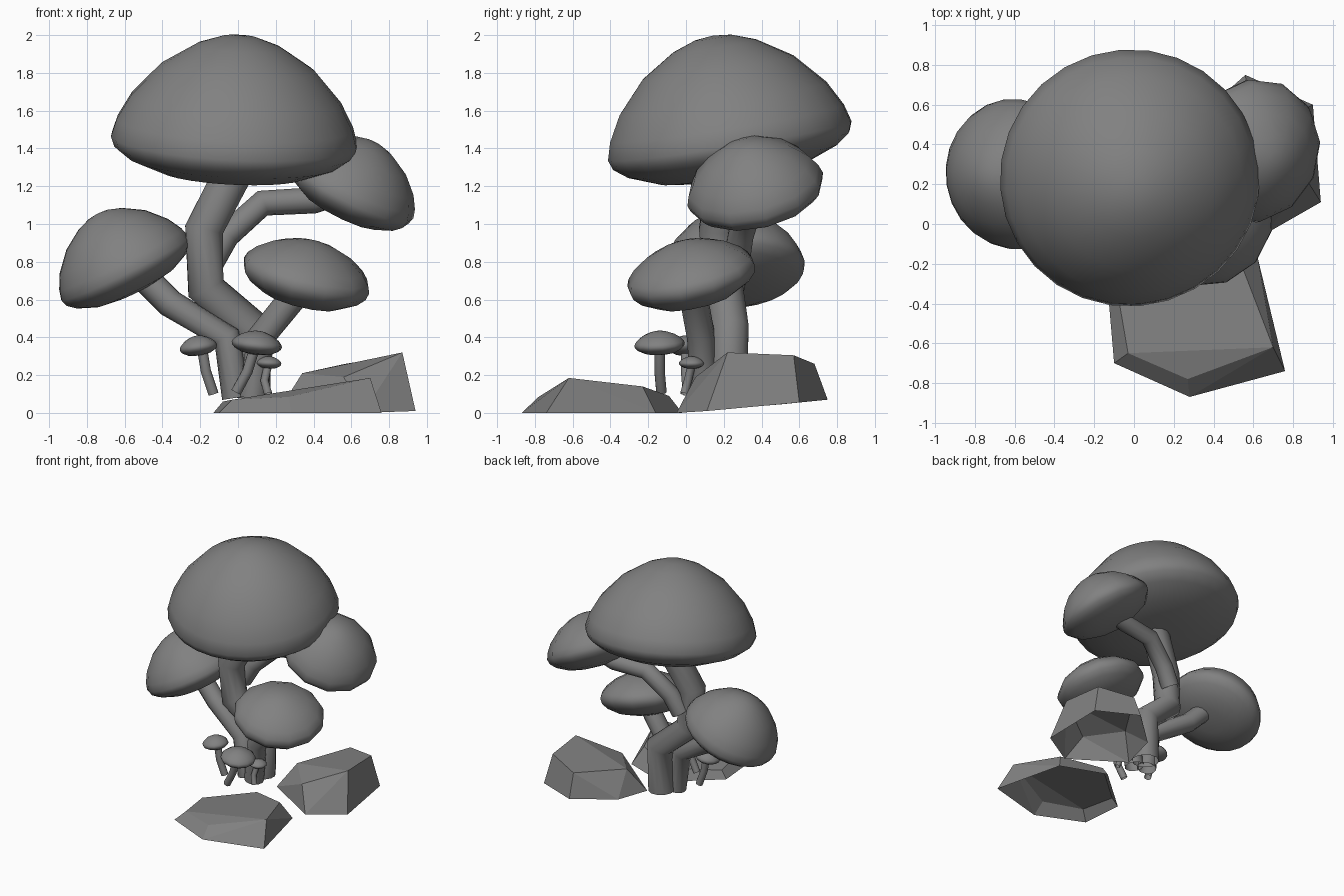
import bpy, bmesh, math
from mathutils import Vector

if "Cube" in bpy.data.objects:
    bpy.data.objects.remove(bpy.data.objects["Cube"])

# Half outline of a cap: (radius, height); positive heights scale by the dome, negative by the underside
CAP = [(0.15, .98), (0.34, .90), (0.62, .69), (0.85, .39), (0.96, .15), (1, -.05),
       (0.97, -.3), (0.86, -.56), (0.6, -.87), (0.3, -1)]

# Dark grey shared by every part
GREY = bpy.data.materials.new("dark_grey")
GREY.diffuse_color = (.22, .22, .22, 1)
GREY.use_nodes = True
GREY.node_tree.nodes["Principled BSDF"].inputs["Base Color"].default_value = GREY.diffuse_color


def finish(name, bm, angle=None):
    me = bpy.data.meshes.new(name)
    bm.to_mesh(me)
    bm.free()
    me.materials.append(GREY)
    ob = bpy.data.objects.new(name, me)
    bpy.context.collection.objects.link(ob)
    smooth(ob, angle)
    return ob


def smooth(ob, angle):
    bpy.ops.object.select_all(action='DESELECT')
    ob.select_set(True)
    bpy.context.view_layer.objects.active = ob
    if angle:
        bpy.ops.object.shade_smooth_by_angle(angle=math.radians(angle))


def cap(name, center, axis, radius, dome, under, sides):
    bm = bmesh.new()
    rings = []
    for r, h in CAP:
        z = h * (dome if h > 0 else under)
        rings.append([bm.verts.new((r * radius * math.cos(a), r * radius * math.sin(a), z))
                      for a in (2 * math.pi * i / sides for i in range(sides))])
    top, bottom = bm.verts.new((0, 0, dome)), bm.verts.new((0, 0, -under * 1.02))
    for i in range(sides):
        j = (i + 1) % sides
        bm.faces.new((top, rings[0][i], rings[0][j]))
        bm.faces.new((bottom, rings[-1][j], rings[-1][i]))
        for a, b in zip(rings, rings[1:]):
            bm.faces.new((a[i], b[i], b[j], a[j]))
    bmesh.ops.recalc_face_normals(bm, faces=bm.faces)
    ob = finish(name, bm, 85)
    ob.rotation_euler = Vector(axis).to_track_quat('Z', 'Y').to_euler()
    ob.location = center


def stem(name, radius, points):
    cu = bpy.data.curves.new(name, 'CURVE')
    cu.dimensions = '3D'
    cu.bevel_depth = radius
    cu.bevel_resolution = 4
    cu.materials.append(GREY)
    sp = cu.splines.new('POLY')
    sp.points.add(len(points) - 1)
    for p, co in zip(sp.points, points):
        p.co = (*co, 1)
    ob = bpy.data.objects.new(name, cu)
    bpy.context.collection.objects.link(ob)
    smooth(ob, None)
    bpy.ops.object.convert(target='MESH')
    smooth(bpy.context.view_layer.objects.active, 50)


def rock(name, points):
    # convex faceted shell, open underneath
    bm = bmesh.new()
    for p in points:
        bm.verts.new(p)
    bmesh.ops.convex_hull(bm, input=bm.verts)
    bmesh.ops.recalc_face_normals(bm, faces=bm.faces)
    under = [f for f in bm.faces if f.normal.z < -.8]
    bmesh.ops.delete(bm, geom=under, context='FACES')
    bmesh.ops.dissolve_limit(bm, angle_limit=math.radians(10), verts=bm.verts, edges=bm.edges)
    finish(name, bm)


# Large caps
cap("main_cap", (-.02, .23, 1.45), (.05, -.16, 1), .655, .555, .21, 28)
cap("left_cap", (-.60, .25, .77), (-.5, -.08, 1), .38, .32, .14, 24)
cap("upper_right_cap", (.60, .365, 1.19), (.5, -.22, 1), .37, .275, .15, 12)
cap("lower_right_cap", (.365, .025, .735), (.25, -.22, 1), .35, .18, .16, 12)

# Small caps
cap("small_front_cap", (.10, -.14, .365), (.12, -.05, 1), .135, .07, .055, 12)
cap("small_left_cap", (-.21, 0, .35), (-.15, 0, 1), .10, .06, .045, 12)
cap("small_right_cap", (.165, .03, .265), (.05, 0, 1), .068, .035, .03, 10)

# Large stems, open at the ends
stem("main_stem", .105, [(.07, .22, .08), (.08, .23, .45), (-.17, .20, .66),
                         (-.18, .17, .97), (-.01, .23, 1.30)])
stem("left_stem", .075, [(-.01, .14, .08), (-.06, .14, .40), (-.36, .22, .58), (-.53, .25, .75)])
stem("upper_right_stem", .07, [(-.14, .27, .80), (-.06, .29, .94), (.13, .34, 1.11),
                               (.40, .37, 1.125), (.54, .37, 1.17)])
stem("lower_right_stem", .075, [(.08, .10, .08), (.12, .08, .40), (.34, .03, .67)])

# Small stems
stem("small_front_stem", .028, [(-.01, -.13, .11), (.05, -.14, .22), (.09, -.14, .35)])
stem("small_left_stem", .028, [(-.13, .01, .10), (-.17, 0, .22), (-.19, 0, .34)])
stem("small_right_stem", .022, [(.16, -.01, .10), (.14, .01, .17), (.16, .03, .255)])

# Faceted rocks
rock("front_rock", [(-.13, -.35, 0), (-.10, -.70, 0), (.28, -.87, 0), (.76, -.74, 0),
                    (.62, -.16, 0), (.25, -.02, 0), (-.08, -.36, .06), (-.03, -.65, .07),
                    (.27, -.78, .085), (.70, -.62, .185), (.55, -.23, .14), (.24, -.09, .09)])
rock("right_rock", [(.94, .11, .01), (.90, .60, .055), (.56, .75, .07), (.28, .50, .045),
                    (.22, .20, .02), (.66, -.05, 0), (.87, .22, .32), (.84, .57, .305),
                    (.57, .68, .26), (.34, .30, .21), (.56, .05, .19)])
